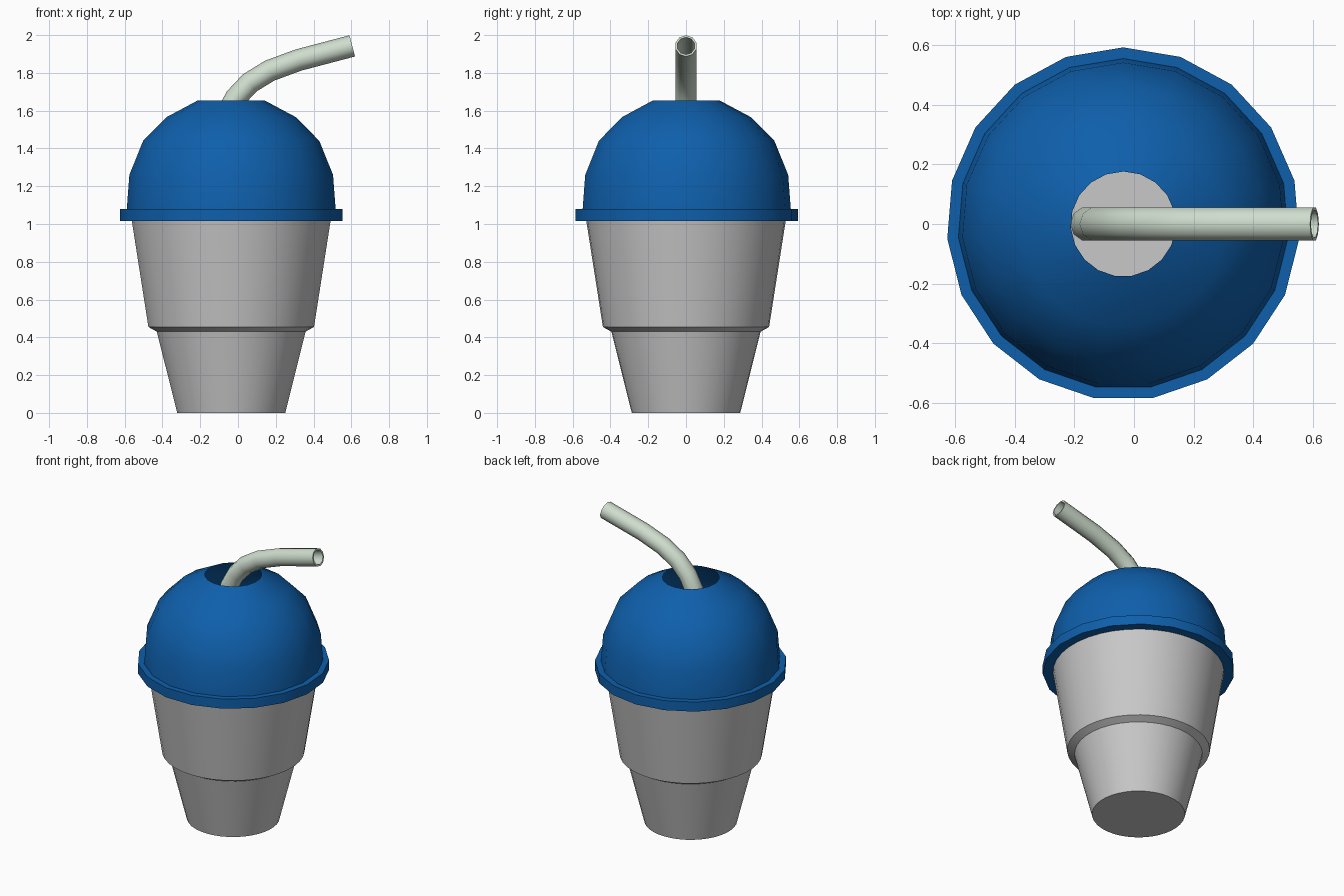
import bpy, bmesh, math
from mathutils import Vector

if "Cube" in bpy.data.objects:
    bpy.data.objects.remove(bpy.data.objects["Cube"])

CX = -0.036  # axis of cup and lid


def material(name, rgb):
    m = bpy.data.materials.new(name)
    m.diffuse_color = (*rgb, 1)
    m.use_nodes = True
    m.node_tree.nodes["Principled BSDF"].inputs["Base Color"].default_value = m.diffuse_color
    return m


blue = material("blue lid", (0.0045, 0.115, 0.41))
grey = material("light grey", (0.58, 0.58, 0.58))
pale = material("pale green", (0.62, 0.72, 0.61))


def finish(bm, name, mat, angle=40):
    bmesh.ops.recalc_face_normals(bm, faces=bm.faces)
    mesh = bpy.data.meshes.new(name)
    bm.to_mesh(mesh)
    bm.free()
    obj = bpy.data.objects.new(name, mesh)
    bpy.context.collection.objects.link(obj)
    mesh.materials.append(mat)
    bpy.ops.object.select_all(action='DESELECT')
    obj.select_set(True)
    bpy.context.view_layer.objects.active = obj
    bpy.ops.object.shade_smooth_by_angle(angle=math.radians(angle))
    return obj


def bridge(bm, rings, closed=False):
    pairs = list(zip(rings, rings[1:]))
    if closed:
        pairs.append((rings[-1], rings[0]))
    for a, b in pairs:
        for i in range(len(a)):
            j = (i + 1) % len(a)
            bm.faces.new((a[i], a[j], b[j], b[i]))


def lathe(name, profile, sides, mat, caps=False, closed=False):
    bm = bmesh.new()
    rings = []
    for r, z in profile:
        angles = [math.pi / 2 + math.tau * i / sides for i in range(sides)]
        rings.append([bm.verts.new((CX + r * math.cos(a), r * math.sin(a), z)) for a in angles])
    bridge(bm, rings, closed)
    if caps:
        bm.faces.new(rings[0])
        bm.faces.new(rings[-1])
    return finish(bm, name, mat)


# Stepped, tapering cup
lathe("cup", [(0.287, 0), (0.395, 0.43), (0.44, 0.455), (0.53, 1.03)], 38, grey, caps=True)

# Flat lid rim
lathe("lid_rim", [(0.515, 1.015), (0.592, 1.015), (0.592, 1.08), (0.515, 1.08)], 19, blue, closed=True)

# Open-topped dome
lathe("lid_dome", [(0.555, 1.075), (0.541, 1.26), (0.468, 1.44), (0.345, 1.565), (0.176, 1.655)], 19, blue)

# Bent hollow straw swept along a path in the xz plane
path = [Vector((x, 0, z)) for x, z in [
    (-0.155, 1.03), (-0.125, 1.35), (-0.06, 1.58), (-0.012, 1.668),
    (0.062, 1.747), (0.168, 1.812), (0.32, 1.868), (0.605, 1.943)]]
SIDES = 10


def tube_rings(bm, radius):
    rings = []
    for i, p in enumerate(path):
        t = (path[min(i + 1, len(path) - 1)] - path[max(i - 1, 0)]).normalized()
        n = Vector((-t.z, 0, t.x))
        rings.append([bm.verts.new(p + radius * (math.cos(a) * n + math.sin(a) * Vector((0, 1, 0))))
                      for a in (math.tau * k / SIDES for k in range(SIDES))])
    return rings


bm = bmesh.new()
outer = tube_rings(bm, 0.058)
inner = tube_rings(bm, 0.047)
bridge(bm, outer + inner[::-1], closed=True)
finish(bm, "straw", pale, 50)
